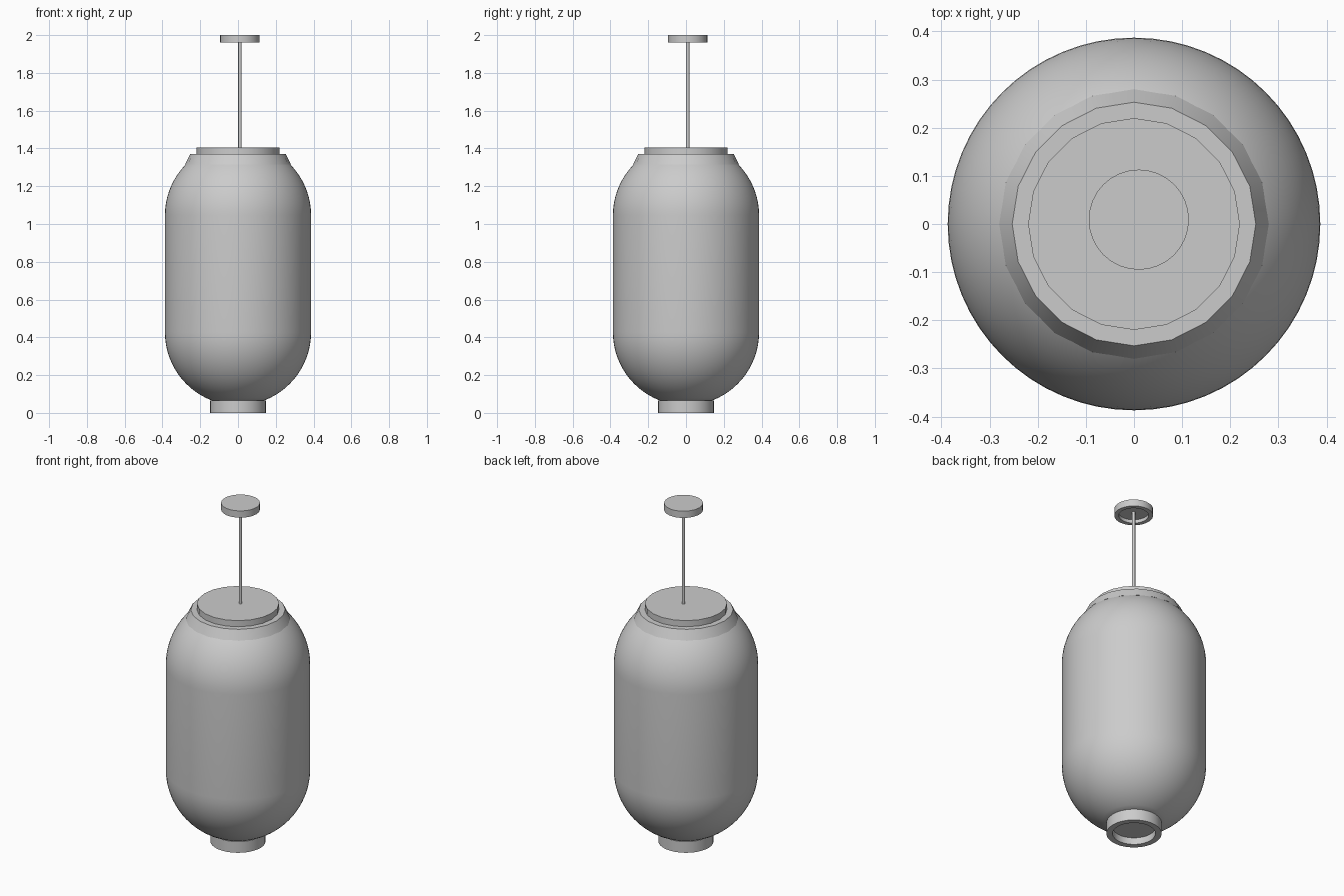
import bpy
import bmesh
import math
from mathutils import Matrix

cube = bpy.data.objects.get("Cube")
if cube:
    bpy.data.objects.remove(cube, do_unlink=True)

# One plain grey for every part
GREY = (0.6, 0.6, 0.6, 1)
grey = bpy.data.materials.new("light grey")
grey.use_nodes = True
grey.diffuse_color = GREY
grey.node_tree.nodes["Principled BSDF"].inputs["Base Color"].default_value = GREY


def lathe(name, profile, sides, centre=(0, 0), angle=35):
    """Spin an (r, z) profile around the vertical axis."""
    bm = bmesh.new()
    verts = [bm.verts.new((r, 0, z)) for r, z in profile]
    edges = [bm.edges.new(pair) for pair in zip(verts, verts[1:])]
    bmesh.ops.spin(bm, geom=verts + edges, cent=(0, 0, 0), axis=(0, 0, 1),
                   angle=math.tau, steps=sides, use_duplicate=False)
    bmesh.ops.remove_doubles(bm, verts=bm.verts, dist=0.0005)
    bmesh.ops.recalc_face_normals(bm, faces=bm.faces)
    bmesh.ops.transform(bm, matrix=Matrix.Translation((*centre, 0)), verts=bm.verts)
    mesh = bpy.data.meshes.new(name)
    bm.to_mesh(mesh)
    bm.free()
    mesh.materials.append(grey)
    obj = bpy.data.objects.new(name, mesh)
    bpy.context.collection.objects.link(obj)
    bpy.ops.object.select_all(action="DESELECT")
    obj.select_set(True)
    bpy.context.view_layer.objects.active = obj
    bpy.ops.object.shade_smooth_by_angle(angle=math.radians(angle))
    return obj


# Capsule shade, cut flat at both ends
R, LOW, HIGH = 0.387, 0.427, 1.045
END = math.acos(0.14 / R)
STEPS = 14
arc = [(R * math.cos(END * i / STEPS), R * math.sin(END * i / STEPS))
       for i in range(STEPS + 1)]
shade = [(0, LOW - arc[-1][1])]
shade += [(r, LOW - h) for r, h in reversed(arc)]
shade += [(r, HIGH + h) for r, h in arc if h < 0.32]
shade.append((0, shade[-1][1]))
lathe("shade", shade, 64)

# Sloped collar and the flat lid on it
lathe("collar", [(0, 1.37), (0.253, 1.37), (0.28, 1.315), (0.25, 1.315)], 20)
lathe("lid", [(0, 1.36), (0.22, 1.36), (0.22, 1.406), (0, 1.406)], 20)

# Hollow ring under the shade
lathe("bottom_ring", [(0, 0.04), (0.115, 0.04), (0.115, 0), (0.148, 0),
                      (0.148, 0.066), (0, 0.066)], 32)

# Hanging rod and hollow ceiling cup, slightly off centre
HANG = (0.01, 0.009)
lathe("rod", [(0, 1.39), (0.009, 1.39), (0.009, 1.985), (0, 1.985)], 16, HANG)
lathe("ceiling_cup", [(0, 1.98), (0.08, 1.98), (0.08, 1.96), (0.104, 1.96),
                      (0.104, 2.0), (0, 2.0)], 32, HANG)
